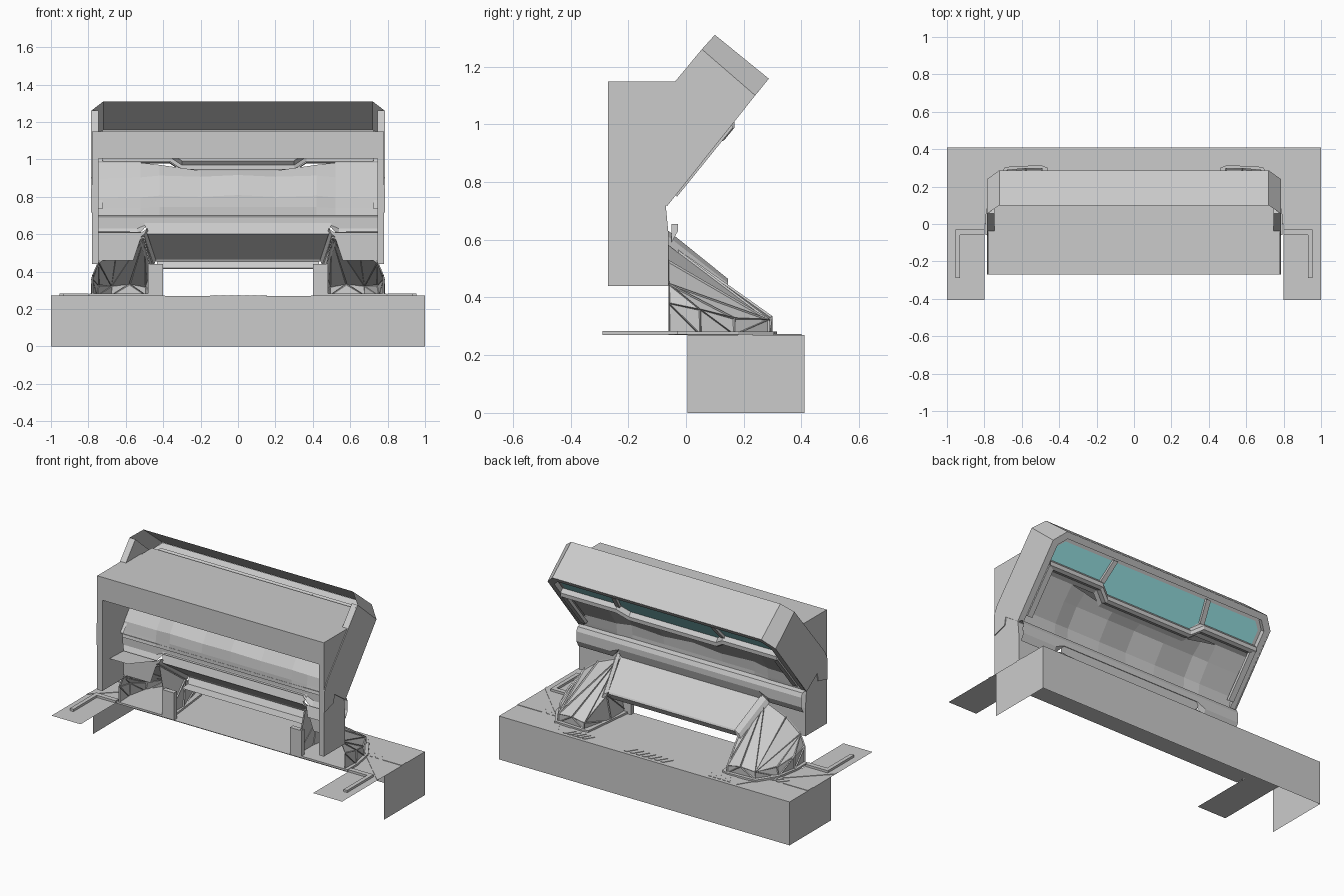
import bpy, bmesh
from mathutils import Vector

if "Cube" in bpy.data.objects:
    bpy.data.objects.remove(bpy.data.objects["Cube"])


def finish(name, bm, mirror=False, mat=None):
    bmesh.ops.recalc_face_normals(bm, faces=bm.faces)
    me = bpy.data.meshes.new(name)
    bm.to_mesh(me)
    bm.free()
    ob = bpy.data.objects.new(name, me)
    bpy.context.collection.objects.link(ob)
    if mirror:
        m = ob.modifiers.new("Mirror", 'MIRROR')
        m.use_clip = True
    if mat:
        me.materials.append(mat)
    return ob


def sheet(name, polys, mirror=False, mat=None):
    """Flat polygons welded into one shell."""
    bm = bmesh.new()
    for p in polys:
        bm.faces.new([bm.verts.new(v) for v in p])
    bmesh.ops.remove_doubles(bm, verts=bm.verts, dist=1e-4)
    return finish(name, bm, mirror, mat)


def prism(name, pts, vec, mirror=False):
    """Closed solid: polygon pushed along a vector."""
    bm = bmesh.new()
    f = bm.faces.new([bm.verts.new(p) for p in pts])
    r = bmesh.ops.extrude_face_region(bm, geom=[f], use_keep_orig=True)
    bmesh.ops.translate(bm, vec=vec, verts=[v for v in r['geom'] if isinstance(v, bmesh.types.BMVert)])
    return finish(name, bm, mirror)


def loft(name, rows, mirror=False):
    """Strips between successive rows of points."""
    polys = []
    for a, b in zip(rows, rows[1:]):
        polys += [[a[i], a[i + 1], b[i + 1], b[i]] for i in range(len(a) - 1)]
    return sheet(name, polys, mirror)


def flat(pts, z):
    return [(x, y, z) for x, y in pts]


def slant(x, s, d=0.0):
    """Point on the sloped underside of the hood: across, up the slope, outward."""
    return (x, -.07 + .629 * s + .777 * d, .717 + .777 * s - .629 * d)


def outward(d):
    return Vector((0, .777 * d, -.629 * d))


# Base: back and end skirts, floor with forward wings
T = .27
sheet("base_skirt", [
    [(0, .41, 0), (1, .41, 0), (1, .41, T), (0, .41, T)],
    [(1, .41, 0), (1, .005, 0), (1, .005, T), (1, .41, T)],
], True)
sheet("base_floor", [
    flat([(0, -.06), (.5, -.06), (.78, 0), (.8, 0), (.8, .41), (0, .41)], T),
    flat([(.8, 0), (.8, -.405), (1, -.405), (1, 0)], T),
    flat([(.8, 0), (1, 0), (1, .41), (.8, .41)], T),
], True)

# Raised trims on the wings, shallow inlays on the floor
thin = (0, 0, .003)
prism("wing_trim", flat([(.93, -.29), (.955, -.29), (.955, -.03), (.8, -.03), (.8, -.06), (.93, -.06)], T), (0, 0, .014), True)
prism("wing_diagonal", flat([(1, -.06), (1, -.04), (.72, .24), (.62, .40), (.60, .40), (.70, .23)], T), thin, True)
prism("wing_band", flat([(.87, .18), (1, .18), (1, .23), (.83, .23)], T), thin, True)
for i in range(2):
    x = .74 + i * .04
    prism("wing_dash", flat([(x + .04, .18), (x + .06, .18), (x + .02, .23), (x, .23)], T), thin, True)


def vent(name, cx, w, mirror):
    # trapezoid frame with slanted slats
    o = [(cx - w, .405), (cx + w, .405), (cx + w - .06, .31), (cx - w + .06, .31)]
    i = [(cx - w + .03, .395), (cx + w - .03, .395), (cx + w - .07, .322), (cx - w + .07, .322)]
    sheet(name + "_frame", [flat([o[k], o[(k + 1) % 4], i[(k + 1) % 4], i[k]], T + .003) for k in range(4)], mirror)
    n = int(w / .03)
    for k in range(n):
        x = cx - w + .08 + k * (2 * w - .17) / max(n - 1, 1)
        prism(name + "_slat", flat([(x - .02, .33), (x + .0, .33), (x + .035, .388), (x + .015, .388)], T), thin, mirror)


vent("centre_vent", 0, .21, False)
vent("side_vent", .48, .15, True)

# Hood sides with a raised cover over the upper part
side = [(-.27, .44), (-.06, .44), (-.06, .615), (-.07, .717), (.24, 1.10), (.055, 1.26),
        (-.038, 1.148), (-.27, 1.148)]
prism("hood_side", [(.78, y, z) for y, z in side], (-.035, 0, 0), True)
prism("hood_side_cover", [(.778, y, z) for y, z in
      [(-.065, .717), (.24, 1.10), (.055, 1.26), (-.245, .897), (-.27, .845), (-.27, .715), (-.18, .74), (-.17, .79)]],
      (.007, 0, 0), True)

# Hood end cap with chamfered corners
sheet("hood_end", [
    [(0, .10, 1.31), (.72, .10, 1.31), (.72, .287, 1.158), (0, .287, 1.158)],
    [(.72, .10, 1.31), (.785, .055, 1.26), (.785, .24, 1.10), (.72, .287, 1.158)],
], True)

# Front header and its lid, which reaches back over the glass
sheet("header", [
    [(0, -.27, 1.005), (.777, -.27, 1.005), (.777, -.27, 1.148), (0, -.27, 1.148)],
    [(0, -.27, 1.148), (.777, -.27, 1.148), (.777, .11, 1.148), (0, .11, 1.148)],
    [(0, .11, 1.148), (.74, .11, 1.148), (.74, .21, 1.148), (0, .21, 1.148)],
], True)

# Window rim around the sloped underside: outer lip and recessed inner step
outer = [(.785, 0), (.785, .493), (.72, .567), (0, .567)]
inner = [(.745, 0), (.745, .478), (.70, .53), (0, .53)]
step = [(.725, 0), (.725, .47), (.685, .512), (0, .512)]
loft("window_rim", [[slant(x, s) for x, s in outer], [slant(x, s) for x, s in inner],
                    [slant(x, s, -.03) for x, s in inner], [slant(x, s, -.03) for x, s in step]], True)

# Glass panes
glass = bpy.data.materials.new("glass_teal")
glass.diffuse_color = (.35, .85, .87, 1)
glass.use_nodes = True
glass.node_tree.nodes["Principled BSDF"].inputs["Base Color"].default_value = glass.diffuse_color
D = -.03
sheet("centre_glass", [[slant(x, s, D) for x, s in [(0, .33), (.30, .33), (.345, .38), (.32, .512), (0, .512)]]], True, glass)
sheet("side_glass", [[slant(x, s, D) for x, s in [(.375, .385), (.725, .385), (.725, .47), (.685, .512), (.35, .512)]]], True, glass)
prism("window_divider", [slant(x, s, -.035) for x, s in [(.345, .38), (.375, .38), (.35, .52), (.32, .52)]],
      outward(.02), True)

# Stepped trim below the glass, dropping at the middle
hi = [(0, .33), (.30, .33), (.365, .385), (.745, .385)]


def trim_row(ds, d):
    return [slant(x, s + ds, d) for x, s in hi]


loft("window_sill", [trim_row(.03, -.04), trim_row(0, -.03), trim_row(-.005, .0), trim_row(-.025, .014),
                     trim_row(-.045, .005), trim_row(-.055, -.03), trim_row(-.08, -.045)], True)

# Recessed faceted back wall running from the sill down behind the waist bar
wx = (0, .20, .42, .52, .745)
loft("back_wall", [
    [slant(x, s, d) for x, s, d in zip(wx, (.25, .25, .29, .305, .305), (-.045,) * 5)],
    [slant(x, .20, d) for x, d in zip(wx, (-.07, -.055, -.065, -.05, -.035))],
    [slant(x, .07, d) for x, d in zip(wx, (-.06, -.045, -.055, -.04, -.035))],
    [slant(x, .02, d) for x, d in zip(wx, (-.02, -.02, -.02, -.01, -.01))],
    [(x, -.073, .70) for x in wx],
], True)

# Side trims standing on the sloped edges
prism("slope_trim", [slant(x, s, -.01) for x, s in [(.71, .05), (.745, .05), (.745, .36), (.71, .34)]],
      outward(.02), True)

# Waist bar, wider at its ends
bar = [(-.075, .722), (-.04, .715), (-.028, .69), (-.028, .63), (-.05, .59)]
loft("waist_bar", [[(0, y, max(z, .655)), (.48, y, max(z, .655)), (.54, y, z), (.775, y, z)]
                   for y, z in bar], True)
# Shelf and plate at each side of the waist
sheet("waist_plate", [
    [(.51, -.06, .61), (.75, -.06, .61), (.75, -.06, .46), (.56, -.06, .46)],
    [(.51, -.06, .61), (.75, -.06, .61), (.75, -.20, .615), (.62, -.20, .615)],
], True)

# Lower sloped panel with lip above the opening
loft("lower_panel", [
    [(0, -.03, .66), (.50, -.03, .66)],
    [(0, -.05, .60), (.485, -.05, .60)],
    [(0, .135, .465), (.44, .135, .465)],
    [(0, .14, .455), (.435, .14, .455)],
    [(0, .12, .42), (.43, .12, .42)],
    [(0, .06, .415), (.43, .06, .415)],
], True)
prism("opening_post", [(.40, -.06, T), (.48, -.06, T), (.48, -.06, .44), (.40, -.06, .44)], (0, .03, 0), True)
prism("panel_edge", [(.485, -.06, .63), (.515, -.06, .61), (.465, .145, .45), (.435, .145, .465)],
      (.015, 0, -.03), True)

# Fan shaped supports: faceted shell, open at the front
bm = bmesh.new()
for p in [(.44, -.06, T), (.78, -.06, T), (.78, -.06, .38), (.75, -.06, .45), (.65, -.06, .53),
          (.50, -.06, .59), (.45, .13, .44), (.44, .10, T), (.49, .30, T), (.49, .30, .32),
          (.58, .30, .335), (.68, .29, .325), (.68, .29, T), (.75, .17, .33), (.76, .17, T),
          (.785, .05, .36), (.785, .05, T)]:
    bm.verts.new(p)
bmesh.ops.convex_hull(bm, input=bm.verts)
bm.normal_update()
bmesh.ops.delete(bm, geom=[f for f in bm.faces if f.normal.y < -.95 or f.normal.z < -.95], context='FACES')
bmesh.ops.inset_individual(bm, faces=bm.faces[:], thickness=.007, depth=-.007)
finish("fan_support", bm, True)
# foot rim around each support
prism("support_foot", flat([(.42, -.06), (.46, .30), (.50, .315), (.69, .305), (.77, .18), (.795, .04), (.795, -.06)], T),
      (0, 0, .012), True)
